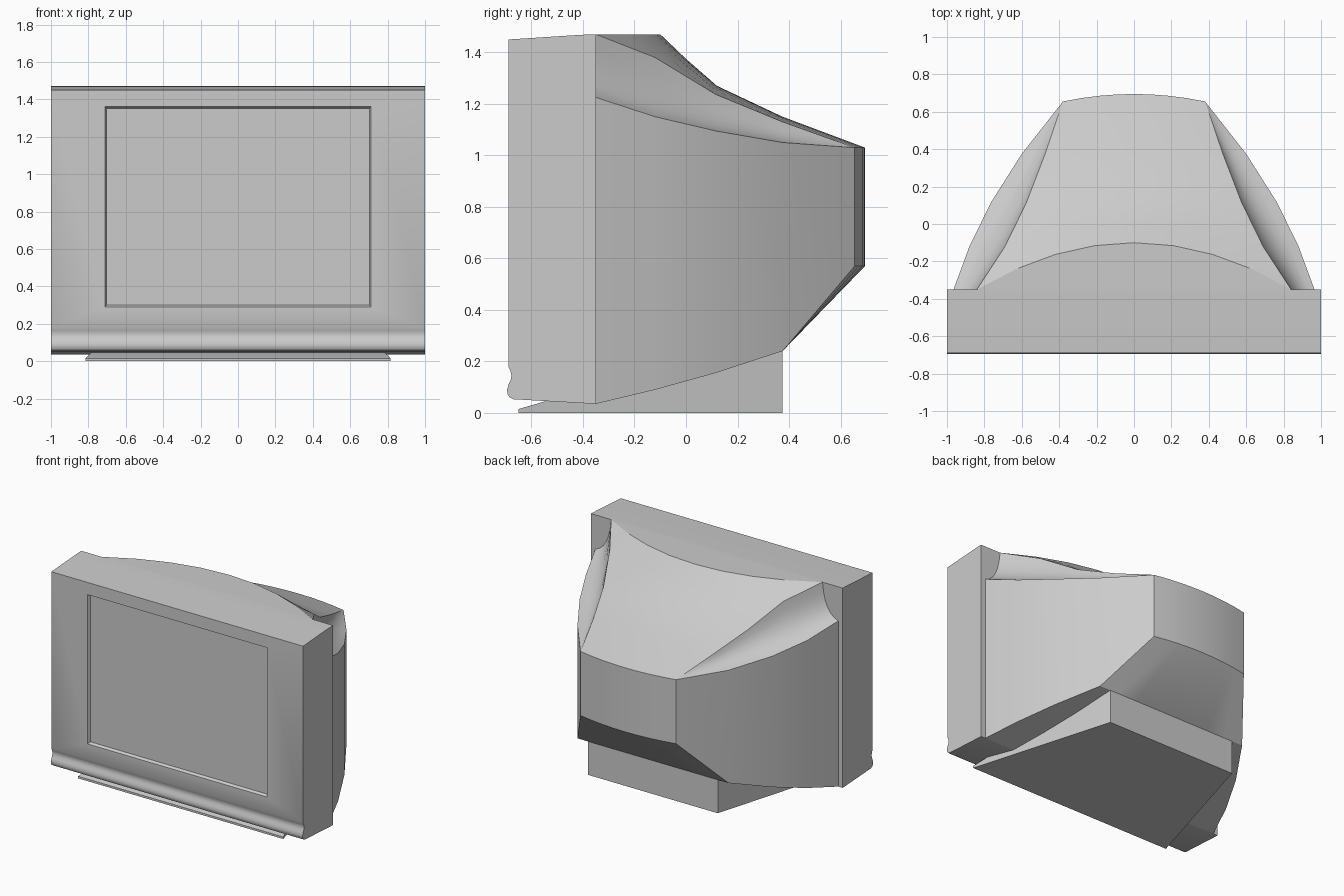
import bpy, bmesh
from mathutils import Vector

cube = bpy.data.objects.get("Cube")
if cube:
    bpy.data.objects.remove(cube, do_unlink=True)

grey = bpy.data.materials.new("plastic_grey")
grey.use_nodes = True
colour = (0.6, 0.6, 0.6, 1)
grey.diffuse_color = colour
grey.node_tree.nodes["Principled BSDF"].inputs["Base Color"].default_value = colour


def finish(bm, name):
    """Clean the mesh, orient it and add it to the scene."""
    bmesh.ops.remove_doubles(bm, verts=bm.verts, dist=0.0005)
    bmesh.ops.recalc_face_normals(bm, faces=bm.faces)
    mesh = bpy.data.meshes.new(name)
    bm.to_mesh(mesh)
    bm.free()
    mesh.materials.append(grey)
    obj = bpy.data.objects.new(name, mesh)
    bpy.context.collection.objects.link(obj)
    bpy.ops.object.select_all(action='DESELECT')
    obj.select_set(True)
    bpy.context.view_layer.objects.active = obj
    bpy.ops.object.shade_smooth_by_angle(angle=0.52)
    return obj


def prism(profile, half_width):
    """Sweep a (y, z) profile across x; half_width is a function of y."""
    bm = bmesh.new()
    sides = [[bm.verts.new((s * half_width(y), y, z)) for y, z in profile]
             for s in (-1, 1)]
    n = len(profile)
    for i in range(n):
        j = (i + 1) % n
        bm.faces.new((sides[0][i], sides[0][j], sides[1][j], sides[1][i]))
    for side in sides:
        bm.faces.new(side)
    bmesh.ops.recalc_face_normals(bm, faces=bm.faces)
    return bm


# Front housing with rolled lower lip
profile = [(-0.35, 0.035), (-0.35, 1.47), (-0.41, 1.468), (-0.69, 1.45),
           (-0.69, 0.18), (-0.682, 0.163), (-0.678, 0.145), (-0.681, 0.127),
           (-0.689, 0.11), (-0.695, 0.09), (-0.693, 0.073), (-0.685, 0.06),
           (-0.67, 0.053)]
bm = prism(profile, lambda y: 1.0)

# Recessed screen cut into the housing front
front = max((f for f in bm.faces if f.normal.y < -0.9), key=lambda f: f.calc_area())
bmesh.ops.inset_region(bm, faces=[front], thickness=0.1)
for v in front.verts:
    v.co.x = 0.712 if v.co.x > 0 else -0.712
    v.co.z = 1.362 if v.co.z > 0.8 else 0.29
bmesh.ops.inset_region(bm, faces=[front], thickness=0.014, depth=-0.02)
finish(bm, "front_housing")

# Rear shell: one row per depth station, front to back
stations = [-0.35, -0.12, 0.115, 0.375, 0.655]
side_x = [0.965, 0.88, 0.765, 0.6, 0.38]
side_top = [1.225, 1.15, 1.095, 1.05, 1.03]
side_bottom = [0.035, 0.09, 0.155, 0.24, 0.57]
edge_x = [0.84, 0.69, 0.575, 0.475, 0.38]
edge_z = [1.47, 1.38, 1.237, 1.13, 1.03]
middle_y = [-0.1, 0.0, 0.12, 0.375, 0.695]
middle_z = [1.47, 1.375, 1.27, 1.15, 1.03]
COLS, STEPS = 8, 6
across = [2 * c / COLS - 1 for c in range(COLS + 1)]


def scoop(k, sign):
    """Concave curve from the roof edge out to the top of the side wall."""
    a = Vector((edge_x[k], stations[k], edge_z[k]))
    b = Vector((side_x[k], stations[k], side_top[k]))
    c = Vector((a.x + 0.12 * (b.x - a.x), a.y, b.z + 0.12 * (a.z - b.z)))
    points = []
    for i in range(1, STEPS + 1):
        t = i / STEPS
        p = a * (1 - t) ** 2 + c * (2 * t * (1 - t)) + b * t ** 2
        points.append((sign * p.x, p.y, p.z))
    return points


bm = bmesh.new()
rings = []
for k, y in enumerate(stations):
    roof = [(u * edge_x[k],
             middle_y[k] + (y - middle_y[k]) * u * u,
             middle_z[k] + (edge_z[k] - middle_z[k]) * u * u) for u in across]
    bulge = middle_y[k] - y if k == len(stations) - 1 else 0
    floor = [(u * side_x[k], y + bulge * (1 - u * u), side_bottom[k])
             for u in reversed(across)]
    ring = roof + scoop(k, 1) + floor + scoop(k, -1)[::-1]
    rings.append([bm.verts.new(p) for p in ring])

count = len(rings[0])
for near, far in zip(rings, rings[1:]):
    for i in range(count):
        j = (i + 1) % count
        bm.faces.new((near[i], near[j], far[j], far[i]))

# Curved back wall
last = rings[-1]
floor_end = COLS + STEPS + 1 + COLS
for c in range(COLS):
    bm.faces.new((last[c], last[c + 1], last[floor_end - c - 1], last[floor_end - c]))

# Flat crescent behind the housing top
bm.faces.new(rings[0][:COLS + 1])
bmesh.ops.remove_doubles(bm, verts=bm.verts, dist=0.0005)
bmesh.ops.dissolve_degenerate(bm, dist=0.0005, edges=bm.edges)
finish(bm, "rear_shell")

# Tapered stand with a sloping front lip
stand = [(-0.65, 0), (-0.65, 0.015), (-0.54, 0.047), (-0.35, 0.04),
         (-0.12, 0.095), (0.115, 0.16), (0.375, 0.24), (0.375, 0)]
bm = prism(stand, lambda y: 0.815 - 0.3 * (y + 0.65) / 1.025)
finish(bm, "stand")
